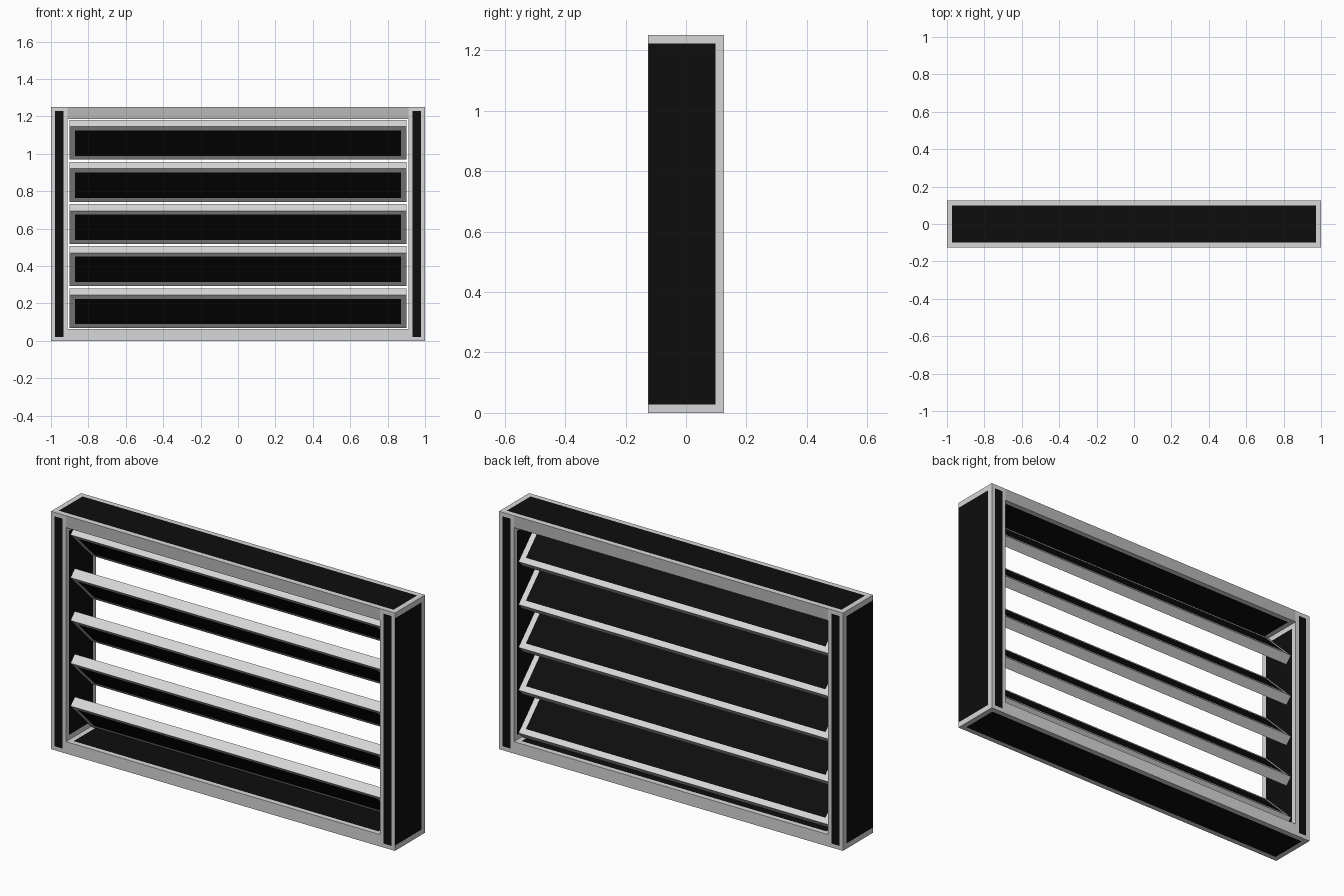
import bpy, bmesh, math
from mathutils import Vector

if "Cube" in bpy.data.objects:
    bpy.data.objects.remove(bpy.data.objects["Cube"])

W, H, D = 1.0, 1.25, 0.125          # half width, height, half depth
IX, RAIL = 0.9125, 0.0625           # opening half width, rail thickness


def material(name, v):
    m = bpy.data.materials.new(name)
    m.diffuse_color = (v, v, v, 1)
    m.use_nodes = True
    m.node_tree.nodes["Principled BSDF"].inputs["Base Color"].default_value = m.diffuse_color
    return m


MATS = [material("light_grey", 0.68), material("black", 0.004), material("mid_grey", 0.48)]


def finish(bm, name):
    bmesh.ops.recalc_face_normals(bm, faces=bm.faces[:])
    me = bpy.data.meshes.new(name)
    bm.to_mesh(me)
    bm.free()
    for m in MATS:
        me.materials.append(m)
    return me


def add(name, me):
    ob = bpy.data.objects.new(name, me)
    bpy.context.collection.objects.link(ob)
    return ob


def black_panel(bm, face, margin):
    """Inset a face and paint its middle black."""
    bmesh.ops.inset_individual(bm, faces=[face], thickness=margin, use_even_offset=True)
    face.material_index = 1


# Frame: 3x3 grid of cells without the centre, extruded to depth
bm = bmesh.new()
xs, zs = (-W, -IX, IX, W), (0, RAIL, H - RAIL, H)
v = [[bm.verts.new((x, -D, z)) for z in zs] for x in xs]
for i in range(3):
    for j in range(3):
        if (i, j) != (1, 1):
            bm.faces.new((v[i][j], v[i + 1][j], v[i + 1][j + 1], v[i][j + 1]))
ext = bmesh.ops.extrude_face_region(bm, geom=bm.faces[:], use_keep_orig=True)
bmesh.ops.translate(bm, vec=(0, 2 * D, 0),
                    verts=[g for g in ext["geom"] if isinstance(g, bmesh.types.BMVert)])
bmesh.ops.recalc_face_normals(bm, faces=bm.faces[:])


def pick(test):
    return [f for f in bm.faces if test(f.calc_center_median(), f.normal)]


def merge(test):
    fs = pick(test)
    if len(fs) > 1:
        bmesh.ops.dissolve_faces(bm, faces=fs, use_verts=False)
    return pick(test)[0]


# Top rail is slightly darker, front and back
for f in pick(lambda c, n: abs(n.y) > 0.9 and c.z > H - RAIL and abs(c.x) < IX):
    f.material_index = 2

for s in (-1, 1):
    # stile fronts and backs
    for t in (-1, 1):
        black_panel(bm, merge(lambda c, n: n.y * t > 0.9 and c.x * s > IX), 0.021)
    # outer sides: the black runs out to the front edge
    side = merge(lambda c, n: c.x * s > W - 0.001)
    black_panel(bm, side, 0.028)
    for vert in side.verts:
        if vert.co.y < 0:
            vert.co.y = -D + 0.001
    # outer top and bottom
    black_panel(bm, merge(lambda c, n: n.z * s > 0.9 and (c.z - H / 2) * s > H / 2 - 0.001), 0.027)
    # inner faces of the opening
    black_panel(bm, merge(lambda c, n: n.x * s < -0.9 and abs(c.x - s * IX) < 0.001), 0.026)
    black_panel(bm, merge(lambda c, n: n.z * s < -0.9 and
                          abs((c.z - H / 2) * s - (H / 2 - RAIL)) < 0.001), 0.026)
add("frame", finish(bm, "frame"))

# Slats: tilted boards, high at the front, black panels on both broad faces
bm = bmesh.new()
bmesh.ops.create_cube(bm, size=1)
bmesh.ops.scale(bm, vec=Vector((1.8, 0.25, 0.05)), verts=bm.verts[:])
bm.normal_update()
for f in [f for f in bm.faces if abs(f.normal.z) > 0.9]:
    black_panel(bm, f, 0.029)
slat_mesh = finish(bm, "slat")
for k in range(5):
    slat = add(f"slat_{k + 1}", slat_mesh)
    slat.location = (0, 0, H / 2 + (k - 2) * 0.225)
    slat.rotation_euler.x = -math.pi / 4
